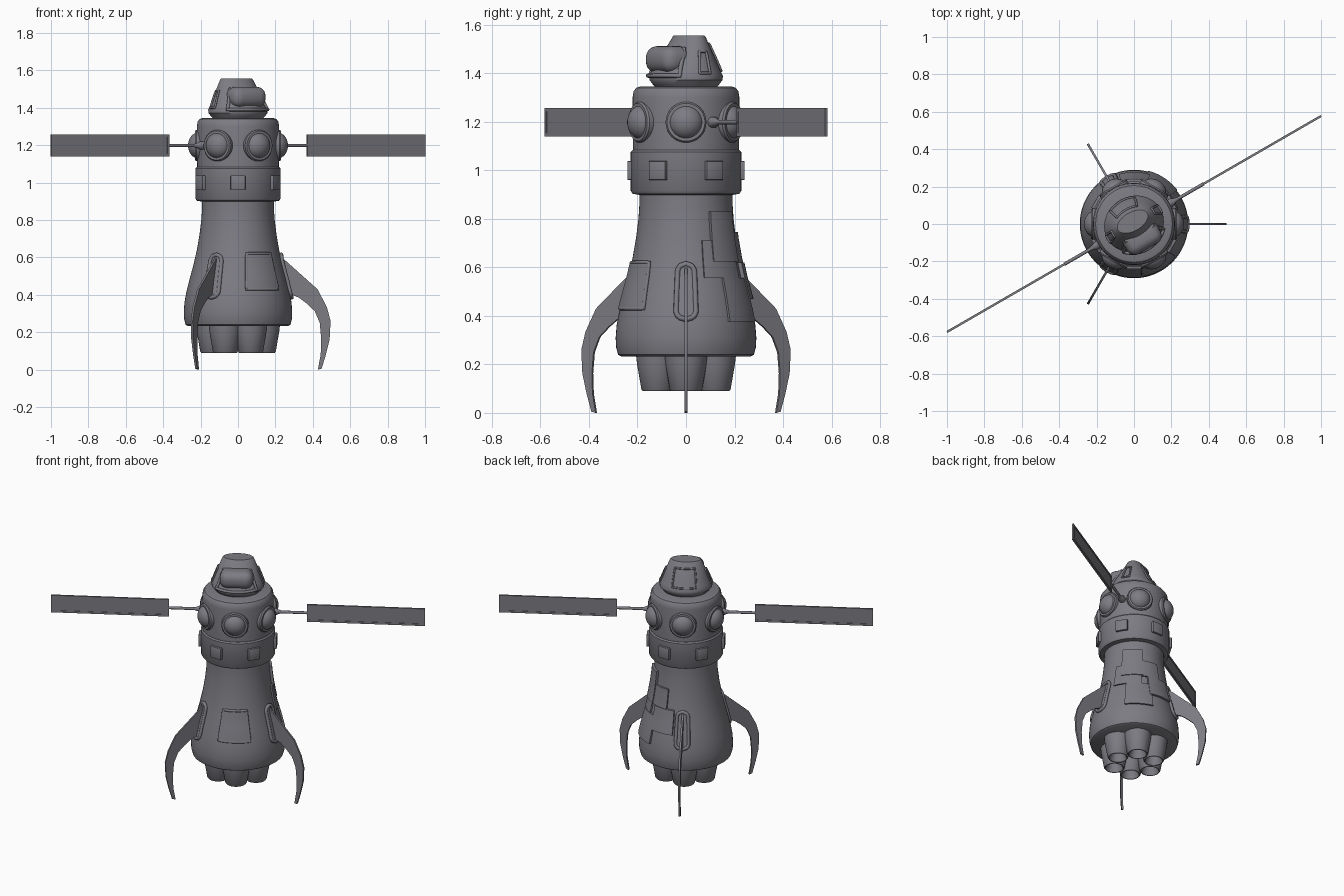
import bpy, bmesh
from math import sin, cos, pi, radians
from mathutils import Matrix, Vector

if "Cube" in bpy.data.objects:
    bpy.data.objects.remove(bpy.data.objects["Cube"], do_unlink=True)

# Single hull colour
COLOR = (0.2, 0.2, 0.225, 1)
hull = bpy.data.materials.new("hull_grey")
hull.use_nodes = True
hull.diffuse_color = COLOR
hull.node_tree.nodes["Principled BSDF"].inputs["Base Color"].default_value = COLOR


def finish(name, bm, angle=0, smooth=35):
    """Turn a bmesh into a named, shaded object rotated around z."""
    bmesh.ops.remove_doubles(bm, verts=bm.verts, dist=1e-5)
    bmesh.ops.recalc_face_normals(bm, faces=bm.faces)
    mesh = bpy.data.meshes.new(name)
    bm.to_mesh(mesh)
    bm.free()
    obj = bpy.data.objects.new(name, mesh)
    bpy.context.collection.objects.link(obj)
    mesh.materials.append(hull)
    obj.rotation_euler.z = radians(angle)
    bpy.ops.object.select_all(action='DESELECT')
    obj.select_set(True)
    bpy.context.view_layer.objects.active = obj
    bpy.ops.object.shade_smooth_by_angle(angle=radians(smooth))
    return obj


def loft(name, rings, angle=0, segs=64, matrix=None, caps=True):
    """Stack of elliptical rings (z, rx, ry, shift_y)."""
    bm = bmesh.new()
    loops = []
    for z, a, b, s in rings:
        loops.append([bm.verts.new((a * cos(2 * pi * i / segs), b * sin(2 * pi * i / segs) + s, z))
                      for i in range(segs)])
    for low, high in zip(loops, loops[1:]):
        for i in range(segs):
            j = (i + 1) % segs
            bm.faces.new((low[i], low[j], high[j], high[i]))
    if caps:
        bm.faces.new(loops[0])
        bm.faces.new(loops[-1])
    if matrix:
        bm.transform(matrix)
    return finish(name, bm, angle)


def lathe(name, profile, **kw):
    return loft(name, [(z, r, r, 0) for z, r in profile], **kw)


def surf(rings, angle, z, lift=0):
    """Point on a lofted surface, lifted outwards."""
    for lo, hi in zip(rings, rings[1:]):
        if z <= hi[0]:
            break
    t = (z - lo[0]) / (hi[0] - lo[0])
    a, b, s = (lo[k] + (hi[k] - lo[k]) * t for k in (1, 2, 3))
    return Vector(((a + lift) * cos(angle), (b + lift) * sin(angle) + s, z))


def plate(name, rings, mid, z0, z1, half, lift, angle=0, n=10):
    """Curved plate on a surface; half(t) gives the half angle at height t."""
    bm = bmesh.new()
    grid = []
    for depth in (-0.01, lift):
        rows = []
        for i in range(n + 1):
            t = i / n
            z = z0 + (z1 - z0) * t
            rows.append([bm.verts.new(surf(rings, radians(mid) + half(t) * (2 * j / n - 1), z, depth))
                         for j in range(n + 1)])
        grid.append(rows)
    for rows in grid:
        for i in range(n):
            for j in range(n):
                bm.faces.new((rows[i][j], rows[i][j + 1], rows[i + 1][j + 1], rows[i + 1][j]))
    bm.verts.ensure_lookup_table()
    inner, outer = grid
    ring = [(0, j) for j in range(n)] + [(i, n) for i in range(n)]
    ring += [(n, n - j) for j in range(n)] + [(n - i, 0) for i in range(n)]
    for (i, j), (k, m) in zip(ring, ring[1:] + ring[:1]):
        bm.faces.new((inner[i][j], inner[k][m], outer[k][m], outer[i][j]))
    return finish(name, bm, angle)


def rim(name, rings, mid, z0, z1, half, radius, angle=0, n=12):
    """Tube outlining the same kind of area as plate()."""
    side = [i / n for i in range(n + 1)]
    pts = [(t, 1) for t in side] + [(1, 1 - 2 * t) for t in side[1:]]
    pts += [(1 - t, -1) for t in side[1:]] + [(0, 2 * t - 1) for t in side[1:-1]]
    bm = bmesh.new()
    path = [surf(rings, radians(mid) + s * half(t), z0 + (z1 - z0) * t, radius * 0.5) for t, s in pts]
    path = [p for i, p in enumerate(path) if (p - path[i - 1]).length > 1e-4]
    loops = []
    for i, p in enumerate(path):
        tangent = (path[(i + 1) % len(path)] - path[i - 1]).normalized()
        out = Vector((p.x, p.y, 0)).normalized()
        across = tangent.cross(out).normalized()
        loops.append([bm.verts.new(p + radius * (cos(k * pi / 4) * out + sin(k * pi / 4) * across))
                      for k in range(8)])
    for i, here in enumerate(loops):
        nxt = loops[(i + 1) % len(loops)]
        for k in range(8):
            m = (k + 1) % 8
            bm.faces.new((here[k], here[m], nxt[m], nxt[k]))
    return finish(name, bm, angle, 60)


def box(name, x, y, z, bevel=0.0, angle=0, segs=2):
    """Box from (min, max) pairs."""
    bm = bmesh.new()
    bmesh.ops.create_cube(bm, size=1)
    for v in bm.verts:
        v.co = [(lo + hi) / 2 + c * (hi - lo) for c, (lo, hi) in zip(v.co, (x, y, z))]
    if bevel:
        bmesh.ops.bevel(bm, geom=bm.edges[:], offset=bevel, segments=segs, profile=0.5, affect='EDGES')
    return finish(name, bm, angle)


# Main body, collar and cabin
body = [(0.233, 0.268), (0.24, 0.28), (0.27, 0.288), (0.31, 0.29), (0.36, 0.286), (0.41, 0.277),
        (0.48, 0.26), (0.56, 0.238), (0.64, 0.22), (0.72, 0.206), (0.8, 0.196), (0.86, 0.192), (0.92, 0.192)]
lathe("main_body", body)
body_rings = [(z, r, r, 0) for z, r in body]
lathe("collar", [(0.898, 0.19), (0.903, 0.22), (0.915, 0.228), (1.075, 0.228), (1.083, 0.22)])
lathe("cabin", [(1.07, 0.218), (1.3, 0.22), (1.325, 0.216), (1.34, 0.205), (1.345, 0.19)])

# Nose cone, wider across than deep
nose = [(1.34, 0.135, 0.12, 0), (1.355, 0.148, 0.134, 0), (1.372, 0.162, 0.147, 0), (1.39, 0.163, 0.148, 0),
        (1.41, 0.153, 0.138, 0), (1.45, 0.138, 0.115, 0.005), (1.55, 0.097, 0.055, 0.015),
        (1.556, 0.09, 0.05, 0.015)]
loft("nose_cone", nose, angle=30)
box("nose_window", (0.02, 0.152), (-0.103, 0.103), (1.4, 1.512), 0.048, -60, 5)
rim("nose_window_frame", nose, -90, 1.39, 1.5, lambda t: 0.85 - 0.1 * t, 0.009, 30)
rim("nose_rear_hatch", nose, 90, 1.41, 1.52, lambda t: 0.5 + 0.08 * t, 0.006, 30)
for mid in (0, 180):
    rim("nose_side_slot", nose, mid, 1.4, 1.49, lambda t: 0.17, 0.006, 30)

# Portholes and collar plates
to_x = Matrix.Rotation(pi / 2, 4, 'Y')
lift = Matrix.Translation((0, 0, 1.198))
rim_profile = [(0.16, 0.084), (0.222, 0.084), (0.23, 0.078), (0.23, 0.066)]
dome = [(0.21 + 0.057 * sin(k * pi / 16), 0.07 * cos(k * pi / 16) + 1e-4) for k in range(9)]
for k in range(6):
    lathe("porthole_rim", rim_profile, angle=60 * k, segs=40, matrix=lift @ to_x)
    lathe("porthole_dome", dome, angle=60 * k, segs=40, matrix=lift @ to_x)
    box("collar_plate", (0.2, 0.241), (-0.039, 0.039), (0.96, 1.038), 0.003, 30 + 60 * k)

# Solar panels on arms
for ang in (30, 210):
    lathe("panel_mount", [(0.19, 0.022), (0.235, 0.022), (0.25, 0.014), (0.27, 0.009)],
          angle=ang, segs=20, matrix=lift @ to_x)
    lathe("panel_arm", [(0.2, 0.009), (0.43, 0.009)], angle=ang, segs=16, matrix=lift @ to_x)
    box("solar_panel", (0.43, 1.15), (-0.003, 0.003), (1.145, 1.251), angle=ang)
    for z in (1.14, 1.243):
        box("panel_rail", (0.427, 1.155), (-0.006, 0.006), (z, z + 0.013), angle=ang)
    for x in (0.427, 1.142):
        box("panel_end", (x, x + 0.013), (-0.006, 0.006), (1.14, 1.256), angle=ang)

# Landing fins with rounded mounting pads
outer = [(0.2, 0.61), (0.235, 0.6), (0.33, 0.515), (0.425, 0.43), (0.475, 0.335), (0.495, 0.26),
         (0.49, 0.163), (0.47, 0.08), (0.447, 0.005)]
inner = [(0.2, 0.42), (0.28, 0.403), (0.325, 0.385), (0.365, 0.355), (0.41, 0.313), (0.437, 0.25),
         (0.445, 0.163), (0.442, 0.08), (0.427, 0.0)]


def stadium(t):
    """Half angle of a tall pad with round ends."""
    end = max(0, abs(2 * t - 1) - 0.68) / 0.32
    return 0.145 * max(0.0, 1 - end * end) ** 0.5 + 0.001


for ang in (0, 120, 240):
    bm = bmesh.new()
    sides = [[[bm.verts.new((x, y, z)) for x, z in line] for line in (outer, inner)] for y in (-0.006, 0.006)]
    (lo, li), (ro, ri) = sides
    for a, b in ((lo, li), (ro, ri), (lo, ro), (li, ri)):
        for i in range(len(outer) - 1):
            bm.faces.new((a[i], a[i + 1], b[i + 1], b[i]))
    for i in (0, -1):
        bm.faces.new((lo[i], li[i], ri[i], ro[i]))
    finish("landing_fin", bm, ang)
    plate("fin_pad", body_rings, 0, 0.39, 0.61, stadium, 0.008, ang, 24)
    rim("fin_pad_rim", body_rings, 0, 0.385, 0.615, stadium, 0.011, ang, 28)

# Door on the front
plate("door", body_rings, -60, 0.435, 0.615, lambda t: 0.35 - 0.04 * t, 0.011)
rim("door_frame", body_rings, -60, 0.43, 0.62, lambda t: 0.36 - 0.04 * t, 0.008)

# Overlapping repair plates: start angle, end angle, bottom, top, thickness
for a0, a1, z0, z1, thick in ((29, 65, 0.624, 0.83, 0.016), (18, 62, 0.555, 0.71, 0.01),
                              (60, 94, 0.62, 0.745, 0.011), (38, 75, 0.377, 0.555, 0.012),
                              (72, 107, 0.47, 0.62, 0.016)):
    plate("repair_plate", body_rings, (a0 + a1) / 2, z0, z1,
          lambda t, w=radians(a1 - a0) / 2: w, thick)

# Six hollow engine nozzles
nozzle = [(0.15, 0.04), (0.09, 0.057), (0.09, 0.062), (0.097, 0.067), (0.2, 0.085), (0.245, 0.09)]
for k in range(6):
    lathe("engine_nozzle", nozzle, angle=60 * k, segs=32, matrix=Matrix.Translation((0.135, 0, 0)))
